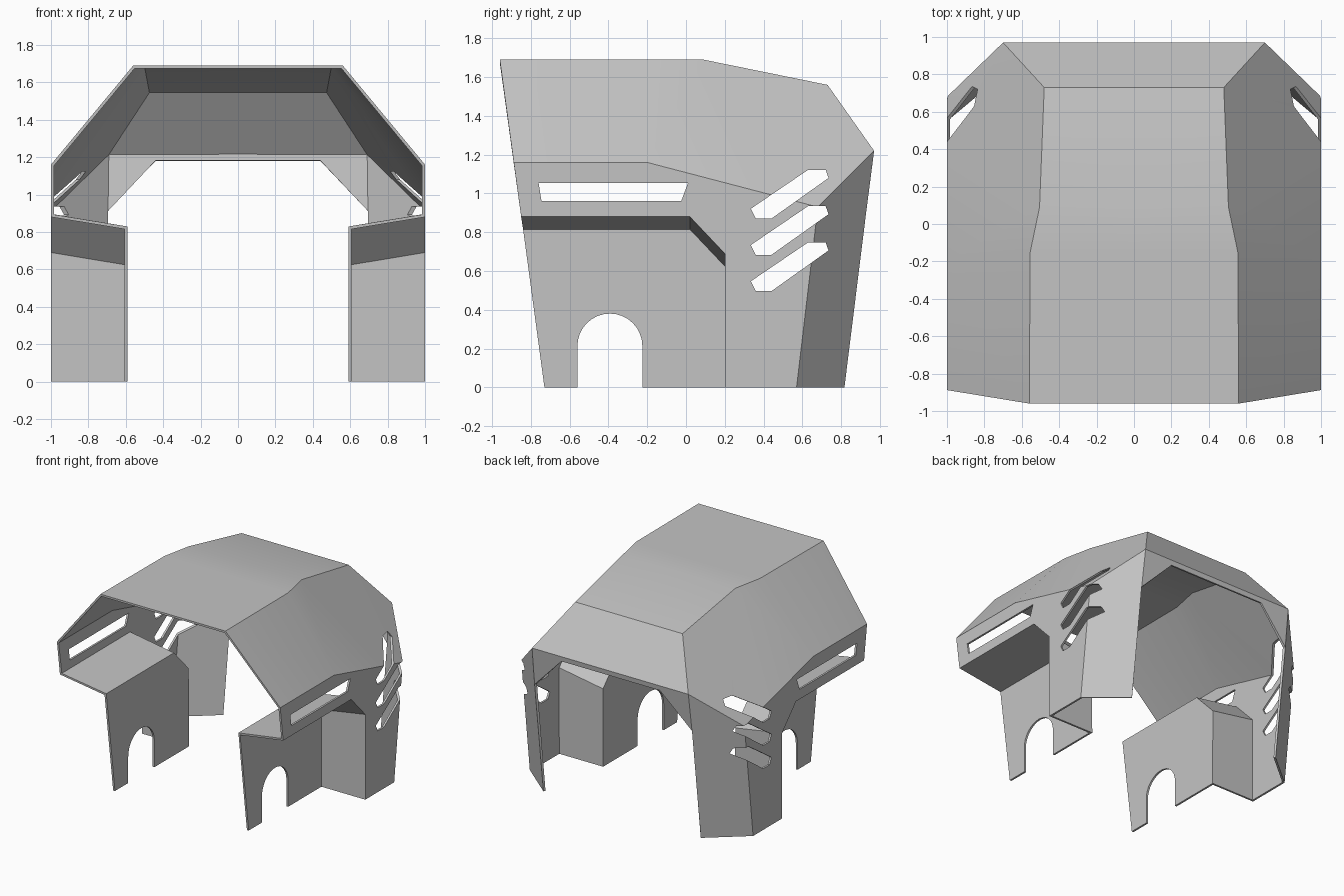
import bpy, bmesh, math

if "Cube" in bpy.data.objects:
    bpy.data.objects.remove(bpy.data.objects["Cube"])

grey = bpy.data.materials.new("plain grey")
grey.use_nodes = True
grey.diffuse_color = (0.55, 0.55, 0.55, 1)
bsdf = next(n for n in grey.node_tree.nodes if n.type == 'BSDF_PRINCIPLED')
bsdf.inputs["Base Color"].default_value = (0.55, 0.55, 0.55, 1)


def make_object(name, bm):
    mesh = bpy.data.meshes.new(name)
    bm.to_mesh(mesh)
    bm.free()
    obj = bpy.data.objects.new(name, mesh)
    bpy.context.collection.objects.link(obj)
    mesh.materials.append(grey)
    return obj


def prism(name, outline):
    """Full-width cutter from a (y, z) outline."""
    bm = bmesh.new()
    face = bm.faces.new([bm.verts.new((-1.2, y, z)) for y, z in outline])
    out = bmesh.ops.extrude_face_region(bm, geom=[face])
    moved = [v for v in out["geom"] if isinstance(v, bmesh.types.BMVert)]
    bmesh.ops.translate(bm, verts=moved, vec=(2.4, 0, 0))
    bmesh.ops.recalc_face_normals(bm, faces=bm.faces)
    obj = make_object(name, bm)
    obj.hide_render = True
    return obj


# Named corners of the left half of the sheet shell
P = {
    # roof centre line
    "c0": (0, -0.96, 1.69), "c1": (0, -0.15, 1.69), "c2": (0, 0.09, 1.69),
    "c3": (0, 0.73, 1.56), "c4": (0, 0.97, 1.22), "c5": (0, 0.965, 1.18),
    # roof edge
    "r0": (0.56, -0.96, 1.69), "r1": (0.555, -0.15, 1.69),
    "r2": (0.505, 0.09, 1.69), "r3": (0.48, 0.73, 1.56), "r4": (0.7, 0.97, 1.22),
    # outer side
    "s0": (1, -0.888, 1.16), "s1": (1, -0.2, 1.16), "s2": (1, 0.68, 0.93),
    "s3": (1, 0.57, 0), "s4": (1, 0.2, 0), "s5": (1, 0.2, 0.69),
    "s6": (1, 0.02, 0.88), "s7": (1, -0.85, 0.88),
    # recessed lower wall
    "w0": (0.607, -0.84, 0.815), "w1": (0.607, 0.02, 0.815),
    "w2": (0.607, 0.2, 0.625), "w3": (0.607, 0.2, 0), "w4": (0.607, -0.73, 0),
    # rear opening
    "b0": (0.44, 0.965, 1.18), "b1": (0.705, 0.93, 0.91), "b2": (0.705, 0.817, 0),
}
PANELS = [
    "c0 r0 r1 c1", "c1 r1 r2 c2", "c2 r2 r3 c3", "c3 r3 r4 c4",      # roof
    "r0 s0 s1 r1", "r1 s1 r2", "r2 s1 s2", "r2 s2 r3", "r3 s2 r4",   # slopes
    "s0 s7 s6 s5 s4 s3 s2 s1",                                       # side
    "s7 w0 w1 s6", "s6 w1 w2 s5", "s5 w2 w3 s4", "w0 w4 w3 w2 w1",   # recess
    "r4 s2 s3 b2 b1", "c4 r4 b1 b0 c5",                              # rear
]

bm = bmesh.new()
verts = {k: bm.verts.new(co) for k, co in P.items()}
faces = [bm.faces.new([verts[k] for k in panel.split()]) for panel in PANELS]
bmesh.ops.recalc_face_normals(bm, faces=bm.faces)
bm.normal_update()
if faces[0].normal.z < 0:
    bmesh.ops.reverse_faces(bm, faces=bm.faces)
shell = make_object("shell", bm)

mirror = shell.modifiers.new("mirror", 'MIRROR')
mirror.use_clip = True
sheet = shell.modifiers.new("sheet thickness", 'SOLIDIFY')
sheet.thickness = 0.016
sheet.offset = -1
sheet.use_even_offset = True

# Side windows, slanted vents and arched wall openings
vent = [(0.335, 0.92), (0.36, 0.87), (0.44, 0.87),
        (0.735, 1.08), (0.72, 1.122), (0.63, 1.122), (0.34, 0.925)]
arch = [(-0.56, -0.1), (-0.225, -0.1)]
for i in range(17):
    a = math.pi * i / 16
    arch.append((-0.3925 + 0.1675 * math.cos(a), 0.213 + 0.1675 * math.sin(a)))
cutters = [
    prism("window_cutter", [(-0.76, 1.053), (0.01, 1.053), (-0.025, 0.96), (-0.745, 0.96)]),
    prism("arch_cutter", arch),
]
for i in range(3):
    cutters.append(prism("vent_cutter", [(y, z - 0.187 * i) for y, z in vent]))
for cutter in cutters:
    cut = shell.modifiers.new(cutter.name, 'BOOLEAN')
    cut.operation = 'DIFFERENCE'
    cut.solver = 'EXACT'
    cut.object = cutter

# Bake the modifiers, then drop the cutters
bpy.context.view_layer.update()
baked = bpy.data.meshes.new_from_object(
    shell.evaluated_get(bpy.context.evaluated_depsgraph_get()))
shell.modifiers.clear()
shell.data = baked
for cutter in cutters:
    bpy.data.objects.remove(cutter)

bpy.ops.object.select_all(action='DESELECT')
shell.select_set(True)
bpy.context.view_layer.objects.active = shell
bpy.ops.object.shade_smooth_by_angle(angle=math.radians(20))
